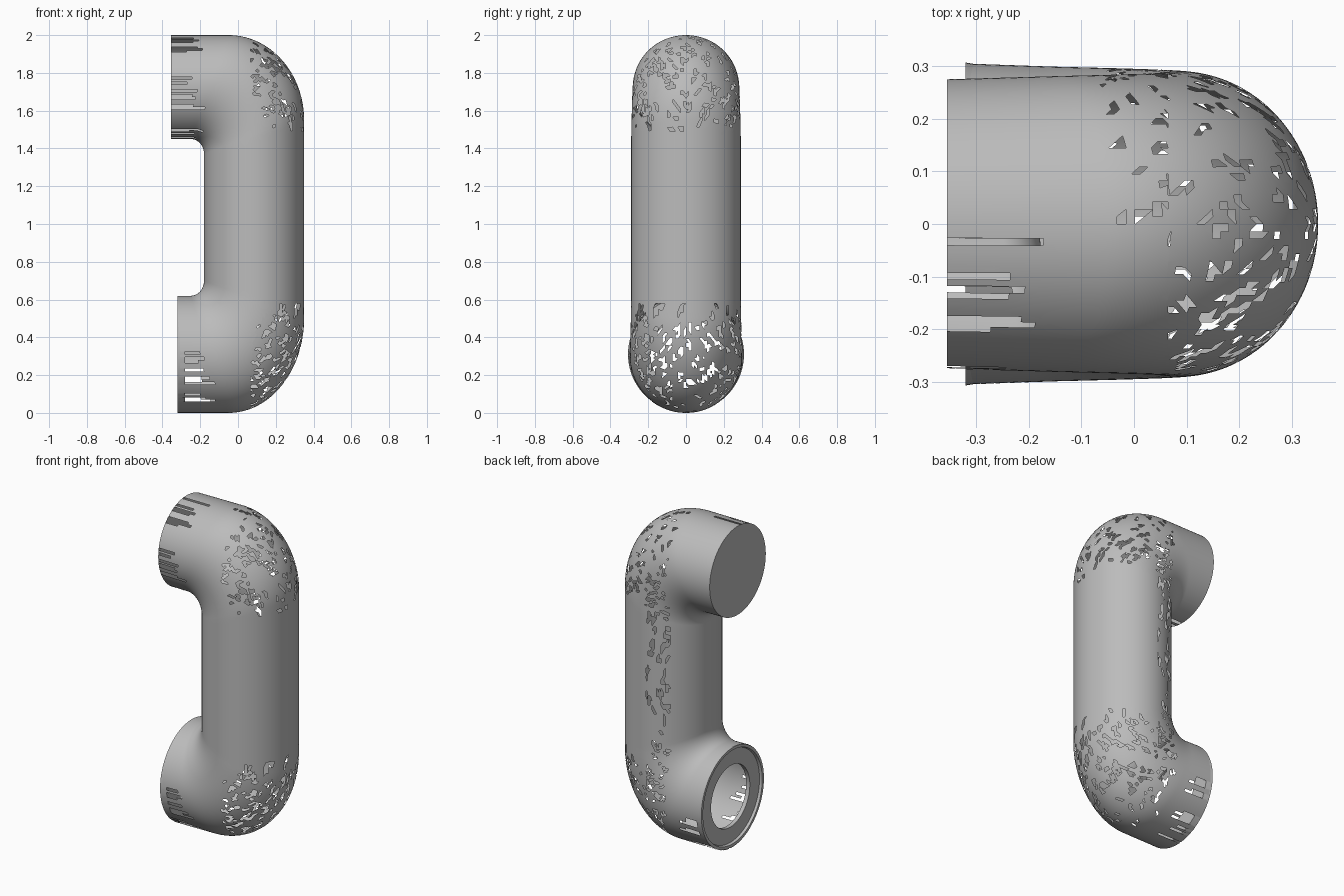
import bpy, bmesh, math, random
from math import sin, cos, pi
from mathutils import Vector

if "Cube" in bpy.data.objects:
    bpy.data.objects.remove(bpy.data.objects["Cube"], do_unlink=True)

random.seed(4)
SIDES = 128

grey = bpy.data.materials.new("plain_grey")
grey.use_nodes = True
grey.diffuse_color = (0.5, 0.5, 0.5, 1)
bsdf = grey.node_tree.nodes["Principled BSDF"]
bsdf.inputs["Base Color"].default_value = (0.5, 0.5, 0.5, 1)
bsdf.inputs["Roughness"].default_value = 0.6


def finish(bm, name):
    mesh = bpy.data.meshes.new(name)
    bm.to_mesh(mesh)
    bm.free()
    mesh.materials.append(grey)
    ob = bpy.data.objects.new(name, mesh)
    bpy.context.collection.objects.link(ob)
    bpy.ops.object.select_all(action='DESELECT')
    ob.select_set(True)
    bpy.context.view_layer.objects.active = ob
    bpy.ops.object.shade_smooth_by_angle(angle=math.radians(35))
    return ob


def lerp(a, b, t):
    return a + (b - a) * t


# Cross-section stations: outer point, inner point (x, z) and half width in y
def half(mouth_x, end_z, bore_z, fillet_z, outer_z, mouth_w):
    out = []
    for i in range(10):                       # straight neck
        t = i / 10
        out.append(((lerp(mouth_x, -0.05, t), end_z),
                    (lerp(mouth_x, -0.25, t), bore_z), lerp(mouth_w, lerp(mouth_w, 0.29, 0.4), t)))
    for i in range(37):                       # elbow
        t = i / 36
        a = t * pi / 2
        out.append(((-0.05 + 0.4 * sin(a), outer_z + (end_z - outer_z) * cos(a)),
                    (-0.25 + 0.07 * sin(a), fillet_z + (bore_z - fillet_z) * cos(a)),
                    lerp(lerp(mouth_w, 0.29, 0.4), 0.29, t)))
    return out


lower = half(-0.32, 0.0, 0.62, 0.70, 0.50, 0.305)
upper = half(-0.355, 2.0, 1.45, 1.37, 1.55, 0.275)
grip = [((0.35, lerp(0.50, 1.55, i / 30)), (-0.18, lerp(0.70, 1.37, i / 30)), 0.29)
        for i in range(1, 30)]
stations = lower + grip + upper[::-1]


def shell():
    bm = bmesh.new()
    rings = []
    for (ox, oz), (ix, iz), w in stations:
        ring = []
        for j in range(SIDES):
            a = 2 * pi * j / SIDES
            ring.append(bm.verts.new(((ox + ix) / 2 + cos(a) * (ox - ix) / 2, sin(a) * w,
                                      (oz + iz) / 2 + cos(a) * (oz - iz) / 2)))
        rings.append(ring)
    for r, s in zip(rings, rings[1:]):
        for j in range(SIDES):
            k = (j + 1) % SIDES
            bm.faces.new((r[j], r[k], s[k], s[j]))
    # Clean straight seams for the elbow patches
    for co, no in (((0.065, 0, 0), (1, 0, 0)), ((0, 0, 1.49), (0, 0, 1)), ((0, 0, 0.58), (0, 0, 1))):
        bmesh.ops.bisect_plane(bm, geom=bm.verts[:] + bm.edges[:] + bm.faces[:],
                               plane_co=co, plane_no=no)
    return bm


# Rounded patch on the outside of each elbow
def patch(c, end_z, height):
    u = (0.35 - c.x) / 0.285
    v = abs(c.z - end_z) / height
    return u < 1 and v < 1 and max(u, 0) ** 3.5 + v ** 3.5 < 1


def in_upper(c):
    return patch(c, 2.0, 0.51)


def in_lower(c):
    return patch(c, 0.0, 0.58)


def keep(bm, rule):
    drop = [f for f in bm.faces if not rule(f.calc_center_median())]
    bmesh.ops.delete(bm, geom=drop, context='FACES')


# Ragged openings: short random walks over neighbouring triangles
def perforate(bm, rule, share):
    zone = [f for f in bm.faces if rule(f.calc_center_median())]
    tris = bmesh.ops.triangulate(bm, faces=zone)["faces"]
    allowed = set(tris)
    gone = set()
    while len(gone) < share * len(tris):
        f = random.choice(tris)
        for _ in range(random.randint(4, 14)):
            gone.add(f)
            near = [g for e in f.edges for g in e.link_faces if g in allowed]
            f = random.choice(near)
    bmesh.ops.delete(bm, geom=list(gone), context='FACES')


# Long slits that run inwards from a mouth
def slit(bm, rule, centre_z, mouth_x):
    depth = [random.uniform(0.09, 0.19) if random.random() < 0.42 else 0 for _ in range(SIDES)]
    drop = []
    for f in bm.faces:
        c = f.calc_center_median()
        if rule(c):
            j = int((math.atan2(c.y, c.z - centre_z) / (2 * pi) + 0.5) * SIDES) % SIDES
            if c.x < mouth_x + depth[j]:
                drop.append(f)
    bmesh.ops.delete(bm, geom=drop, context='FACES')


# Handset body: grip and both necks
body = shell()
keep(body, lambda c: not in_upper(c) and not in_lower(c))
perforate(body, lambda c: c.y > 0 and -0.06 < c.x < 0.075, 0.17)
slit(body, lambda c: c.x < -0.15 and c.y < 0 and (c.z > 1.6 or 1.45 < c.z < 1.52), 1.725, -0.355)
slit(body, lambda c: c.x < -0.12 and c.z < 0.32, 0.31, -0.32)
finish(body, "handset_body")

# Elbow patches
for name, rule, share in (("upper_elbow", in_upper, 0.17), ("lower_elbow", in_lower, 0.2)):
    bm = shell()
    keep(bm, rule)
    perforate(bm, lambda c: True, share)
    finish(bm, name)


# Closed disc on the upper mouth
def circle(bm, x, z, r, w):
    return [bm.verts.new(Vector((x, sin(2 * pi * j / SIDES) * w, z + cos(2 * pi * j / SIDES) * r)))
            for j in range(SIDES)]


bm = bmesh.new()
bm.faces.new(circle(bm, -0.355, 1.725, 0.275, 0.275))
bmesh.ops.recalc_face_normals(bm, faces=bm.faces[:])
if bm.faces[:][0].normal.x > 0:
    bmesh.ops.reverse_faces(bm, faces=bm.faces[:])
finish(bm, "earpiece_disc")

# Lipped ring with an open bore in the lower mouth
bm = bmesh.new()
profile = [(-0.32, 0.307), (-0.32, 0.29), (-0.305, 0.285), (-0.305, 0.19), (-0.28, 0.19), (-0.28, 0.300)]
loops = [circle(bm, x, 0.31, r, r) for x, r in profile]
for p, q in zip(loops, loops[1:] + loops[:1]):
    for j in range(SIDES):
        k = (j + 1) % SIDES
        bm.faces.new((p[j], p[k], q[k], q[j]))
bmesh.ops.recalc_face_normals(bm, faces=bm.faces[:])
finish(bm, "mouthpiece_ring")
